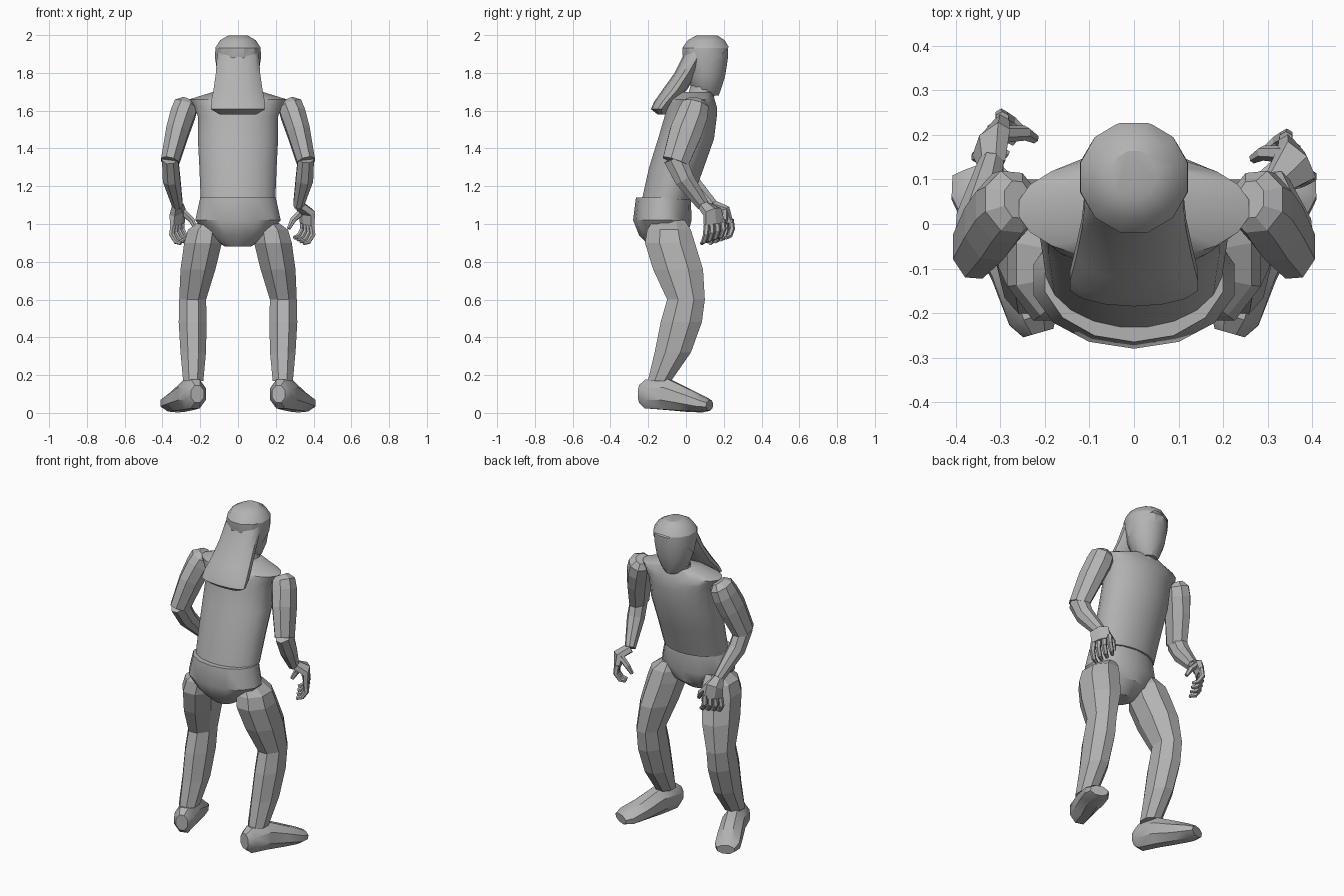
import bpy
import bmesh
from math import sin, cos, tau, radians
from mathutils import Vector

default_cube = bpy.data.objects.get("Cube")
if default_cube:
    bpy.data.objects.remove(default_cube, do_unlink=True)

grey = bpy.data.materials.new("plain grey")
grey.use_nodes = True
grey_value = (0.45, 0.45, 0.45, 1)
grey.diffuse_color = grey_value
grey.node_tree.nodes["Principled BSDF"].inputs["Base Color"].default_value = grey_value


def finish(name, mesh_data, smooth_angle):
    """Turn a bmesh into a named object with shading and material."""
    bmesh.ops.recalc_face_normals(mesh_data, faces=mesh_data.faces)
    mesh = bpy.data.meshes.new(name)
    mesh_data.to_mesh(mesh)
    mesh_data.free()
    mesh.materials.append(grey)
    part = bpy.data.objects.new(name, mesh)
    bpy.context.collection.objects.link(part)
    if smooth_angle:
        bpy.ops.object.select_all(action='DESELECT')
        part.select_set(True)
        bpy.context.view_layer.objects.active = part
        bpy.ops.object.shade_smooth_by_angle(angle=radians(smooth_angle))
    return part


def loft_mesh(rings, sides, level, across, mirror):
    """Skin rings (x, y, z, half width, half depth), level or square to the path."""
    mesh_data = bmesh.new()
    centres = [Vector((x, y, z)) for x, y, z, *_ in rings]
    loops = []
    for i, (*_, width, depth) in enumerate(rings):
        before, after = centres[max(i - 1, 0)], centres[min(i + 1, len(rings) - 1)]
        axis = Vector((0, 0, 1)) if level else (after - before).normalized()
        u = Vector(across)
        u = (u - axis * u.dot(axis)).normalized()
        v = axis.cross(u)
        loop = []
        for k in range(sides):
            angle = tau * (k + 0.5) / sides
            point = centres[i] + u * cos(angle) * width + v * sin(angle) * depth
            point.x *= mirror
            loop.append(mesh_data.verts.new(point))
        loops.append(loop)
    for low, high in zip(loops, loops[1:]):
        for k in range(sides):
            n = (k + 1) % sides
            mesh_data.faces.new((low[k], low[n], high[n], high[k]))
    mesh_data.faces.new(loops[0])
    mesh_data.faces.new(loops[-1])
    return mesh_data


def loft(name, rings, sides=8, level=False, across=(1, 0, 0), mirror=1, smooth=0):
    return finish(name, loft_mesh(rings, sides, level, across, mirror), smooth)


# Trunk
loft("torso", [(0, -.1, 1.13, .2, .135), (0, -.05, 1.3, .207, .147),
               (0, 0, 1.45, .215, .15), (0, .025, 1.57, .215, .14),
               (0, .03, 1.62, .235, .135), (0, .035, 1.66, .262, .118),
               (0, .055, 1.7, .13, .085)],
     sides=20, level=True, smooth=40)
loft("pelvis", [(0, -.12, 1.14, .205, .145), (0, -.125, 1.02, .232, .155),
                (0, -.12, .94, .165, .128), (0, -.13, .88, .07, .06)],
     sides=14, level=True, smooth=35)
loft("neck", [(0, .07, 1.64, .085, .075), (0, .1, 1.76, .075, .07)],
     sides=12, level=True, smooth=40)

# Head and the hair cap cut from a slightly larger copy of it
head_rings = [(0, .115, 1.68, .05, .06), (0, .107, 1.71, .078, .08),
              (0, .11, 1.78, .105, .1), (0, .105, 1.87, .12, .12),
              (0, .105, 1.925, .118, .122), (0, .107, 1.965, .092, .095),
              (0, .11, 1.991, .045, .05)]
loft("head", head_rings, sides=12, level=True, smooth=30)
cap = loft_mesh([(x, y, z + .008, w + .006, d + .006) for x, y, z, w, d in head_rings],
                12, True, (1, 0, 0), 1)
bmesh.ops.bisect_plane(cap, geom=cap.verts[:] + cap.edges[:] + cap.faces[:],
                       plane_co=(0, .22, 1.93), plane_no=(0, -.14, .15), clear_inner=True)
finish("hair_cap", cap, 30)
loft("hanging_hair", [(0, -.13, 1.58, .1, .02), (0, -.14, 1.608, .147, .045),
                      (0, -.115, 1.645, .147, .055), (0, -.06, 1.71, .133, .065),
                      (0, 0, 1.8, .12, .06), (0, .045, 1.88, .115, .065),
                      (0, .07, 1.93, .105, .065)],
     sides=14, level=True, smooth=40)


def leg(side, mirror):
    loft(side + "_thigh", [(.15, -.09, 1.02, .05, .09), (.172, -.09, .97, .1, .125),
                           (.185, -.085, .9, .108, .143),
                           (.212, -.042, .76, .1, .143), (.24, 0, .6, .077, .108)],
         level=True, mirror=mirror)
    loft(side + "_shin", [(.24, 0, .6, .077, .108), (.24, -.025, .48, .08, .118),
                          (.237, -.07, .32, .073, .104), (.237, -.14, .17, .058, .067)],
         level=True, mirror=mirror)
    loft(side + "_foot", [(.215, -.245, .1, .038, .05), (.225, -.21, .1, .062, .082),
                          (.26, -.1, .097, .068, .088), (.305, 0, .068, .074, .066),
                          (.345, .085, .046, .076, .046), (.36, .125, .04, .055, .03)],
         mirror=mirror, smooth=35)


def arm(side, mirror, reach, splay):
    """One arm; reach swings it forward, splay turns the hand outward."""
    loft(side + "_upper_arm", [(.262, .055, 1.655, .035, .045), (.275, .05, 1.63, .068, .075),
                               (.292, .035, 1.58, .071, .087),
                               (.32, 0, 1.49, .066, .092), (.36, -.055, 1.33, .052, .076)],
         mirror=mirror)
    wrist = Vector((.32, .09 + reach, 1.1))
    loft(side + "_forearm", [(.36, -.06, 1.35, .046, .065),
                             (.352, -.01 + reach / 3, 1.24, .05, .056),
                             (*wrist, .03, .036)], mirror=mirror)

    # Hand: palm, four curled fingers and a thumb, placed from the knuckles
    across = Vector((-.5, .87, 0))
    inward = Vector((-.87, -.5, 0))
    knuckles = wrist + Vector((splay, .06, -.095))

    def from_knuckles(sideways, curl, z, size, thickness):
        point = knuckles + across * sideways + inward * curl
        return (point.x, point.y, point.z + z, size, thickness)

    loft(side + "_palm", [(*wrist, .033, .03), from_knuckles(-.01, .005, .06, .06, .032),
                          from_knuckles(0, 0, -.005, .068, .022)],
         sides=6, across=across, mirror=mirror)
    for number in range(4):
        spot = (number - 1.5) * .032
        lift = number * .01 - .01
        loft(f"{side}_finger_{number + 1}",
             [from_knuckles(spot, 0, lift, .016, .016),
              from_knuckles(spot * 1.1, -.005, lift - .05, .016, .016),
              from_knuckles(spot * 1.1, .02, lift - .088, .014, .014),
              from_knuckles(spot, .05, lift - .098, .01, .01)],
             sides=6, across=across, mirror=mirror)
    loft(side + "_thumb", [from_knuckles(.02, .02, .06, .02, .02),
                           from_knuckles(.045, .06, .015, .017, .017),
                           from_knuckles(.045, .085, -.03, .011, .011)],
         sides=6, across=across, mirror=mirror)


for side, mirror, reach, splay in (("left", 1, 0, .045), ("right", -1, .045, 0)):
    leg(side, mirror)
    arm(side, mirror, reach, splay)
